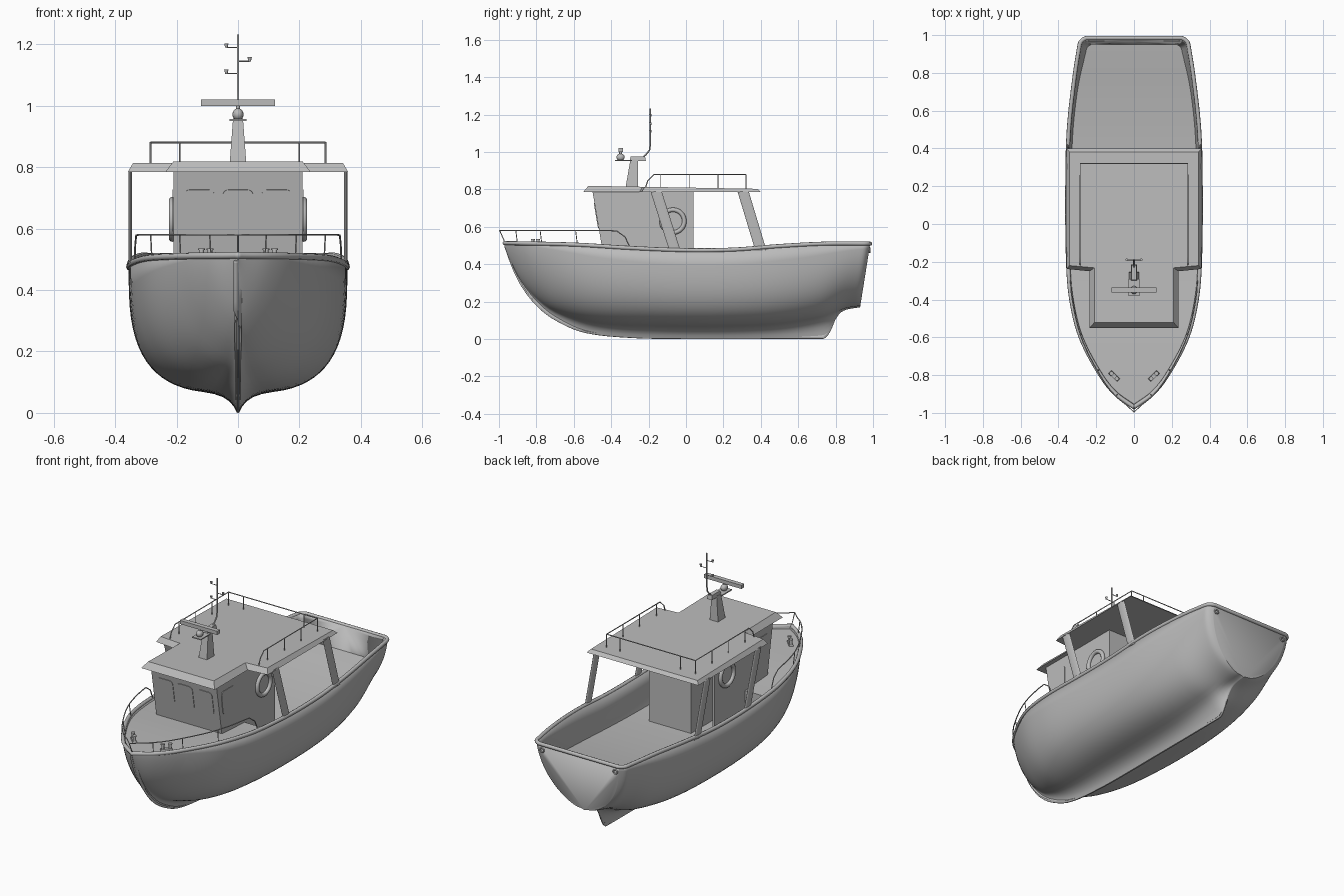
import bpy, bmesh, math
from mathutils import Vector, Matrix

if "Cube" in bpy.data.objects:
    bpy.data.objects.remove(bpy.data.objects["Cube"])

grey = bpy.data.materials.new("plain grey")
grey.use_nodes = True
grey.diffuse_color = (0.5, 0.5, 0.5, 1)
grey.node_tree.nodes["Principled BSDF"].inputs["Base Color"].default_value = grey.diffuse_color


# ---- helpers ----
def finish(name, bm, angle=30, mods=()):
    me = bpy.data.meshes.new(name)
    bm.to_mesh(me)
    bm.free()
    ob = bpy.data.objects.new(name, me)
    bpy.context.collection.objects.link(ob)
    me.materials.append(grey)
    bpy.ops.object.select_all(action='DESELECT')
    ob.select_set(True)
    bpy.context.view_layer.objects.active = ob
    bpy.ops.object.shade_smooth_by_angle(angle=math.radians(angle))
    for kind, props in mods:
        m = ob.modifiers.new(kind.title(), kind)
        for key, value in props.items():
            setattr(m, key, value)
    return ob


def loft(name, low, high):
    """Closed solid between two matching outlines."""
    bm = bmesh.new()
    rings = [[bm.verts.new(p) for p in outline] for outline in (low, high)]
    for r in rings:
        bm.faces.new(r)
    for i in range(len(low)):
        j = (i + 1) % len(low)
        bm.faces.new((rings[0][i], rings[0][j], rings[1][j], rings[1][i]))
    bmesh.ops.recalc_face_normals(bm, faces=bm.faces)
    return finish(name, bm)


def rect(x0, x1, y0, y1, z):
    return [(x0, y0, z), (x1, y0, z), (x1, y1, z), (x0, y1, z)]


def box(name, x0, x1, y0, y1, z0, z1, inset=0):
    return loft(name, rect(x0, x1, y0, y1, z0),
                rect(x0 + inset, x1 - inset, y0 + inset, y1 - inset, z1))


def side_prism(name, outline, x0, x1):
    return loft(name, [(x0, y, z) for y, z in outline], [(x1, y, z) for y, z in outline])


def cylinder(name, center, radius, depth, top=None):
    bm = bmesh.new()
    bmesh.ops.create_cone(bm, cap_ends=True, segments=16, radius1=radius,
                          radius2=radius if top is None else top, depth=depth,
                          matrix=Matrix.Translation(center))
    return finish(name, bm)


def dome(name, center, radii):
    bm = bmesh.new()
    bmesh.ops.create_uvsphere(bm, u_segments=16, v_segments=10, radius=1,
                              matrix=Matrix.Translation(center) @ Matrix.Diagonal((*radii, 1)))
    return finish(name, bm, 60)


def tube(name, points, radius, cyclic=False):
    cu = bpy.data.curves.new(name, 'CURVE')
    cu.dimensions = '3D'
    cu.bevel_depth = radius
    cu.bevel_resolution = 2
    cu.use_fill_caps = True
    sp = cu.splines.new('POLY')
    sp.points.add(len(points) - 1)
    for p, co in zip(sp.points, points):
        p.co = (*co, 1)
    sp.use_cyclic_u = cyclic
    ob = bpy.data.objects.new(name, cu)
    bpy.context.collection.objects.link(ob)
    cu.materials.append(grey)


def window(name, corners):
    """Thin framed pane with rounded corners, raised along the face normal."""
    bm = bmesh.new()
    face = bm.faces.new([bm.verts.new(c) for c in corners])
    bm.normal_update()
    normal = face.normal.copy()
    bmesh.ops.bevel(bm, geom=bm.verts[:], offset=0.02, segments=5, profile=0.5, affect='VERTICES')
    new = bmesh.ops.extrude_face_region(bm, geom=bm.faces[:])["geom"]
    bmesh.ops.translate(bm, vec=normal * 0.003,
                        verts=[v for v in new if isinstance(v, bmesh.types.BMVert)])
    bmesh.ops.recalc_face_normals(bm, faces=bm.faces)
    return finish(name, bm)


def torus(name, center, major, minor, axis):
    bpy.ops.mesh.primitive_torus_add(major_radius=major, minor_radius=minor, location=center,
                                     major_segments=32, minor_segments=10)
    ob = bpy.context.object
    ob.name = name
    ob.rotation_euler = Vector(axis).to_track_quat('Z', 'Y').to_euler()
    ob.data.materials.append(grey)
    bpy.ops.object.shade_smooth()


def spline(*pts):
    """Smooth function through (y, value) points."""
    def slope(i):
        a, b = pts[max(i - 1, 0)], pts[min(i + 1, len(pts) - 1)]
        return (b[1] - a[1]) / (b[0] - a[0])

    def f(y):
        i = max([k for k in range(len(pts) - 1) if pts[k][0] <= y], default=0)
        (a, p), (b, q) = pts[i], pts[i + 1]
        h, t = b - a, min(max((y - a) / (b - a), 0), 1)
        return (p * (1 + 2 * t) * (1 - t) ** 2 + q * t * t * (3 - 2 * t)
                + h * (slope(i) * t * (1 - t) ** 2 + slope(i + 1) * t * t * (t - 1)))
    return f


# ---- hull lines ----
BOW, STERN, FLOOR = -0.97, 0.985, 0.29
beam_line = spline((BOW, .003), (-.9, .1), (-.8, .18), (-.6, .285), (-.4, .335),
                   (-.2, .352), (.2, .356), (.5, .348), (.8, .315), (STERN, .285))
sheer = spline((BOW, .513), (-.6, .505), (-.3, .487), (0, .475), (.25, .478),
               (.5, .497), (.75, .51), (STERN, .51))
keel = spline((BOW, .49), (-.93, .38), (-.88, .28), (-.8, .177), (-.7, .1), (-.55, .035),
              (-.3, .006), (0, 0), (.7, 0), (.75, .004), (.79, .04), (.83, .11), (.88, .15), (STERN, .17))
belly = spline((BOW, .495), (-.93, .395), (-.88, .305), (-.8, .215), (-.7, .145), (-.5, .085),
               (-.2, .066), (.4, .07), (.7, .105), (.88, .157), (STERN, .173))
fullness = spline((BOW, 1.3), (-.8, 1.75), (-.5, 2.5), (0, 3), (.6, 2.8), (STERN, 1.9))
floor_z = spline((-.3, FLOOR), (.1, FLOOR), (.5, .315), (STERN, .38))


def beam(y):
    return beam_line(y) - 0.03 * max(0, (y - 0.945) / 0.04) ** 3


def raked(y, z):
    t = min(max((y - 0.7) / (STERN - 0.7), 0), 1)
    return y - 0.055 * t * t * (3 - 2 * t) * (sheer(y) - z) / 0.345


def width_at(y, z):
    n = fullness(y)
    c = (sheer(y) - z) / (sheer(y) - belly(y))
    return beam(y) * max(0, 1 - c ** n) ** (1 / n)


def section(y):
    w, zs, zk, zb = beam(y), sheer(y), max(keel(y), 0), belly(y)
    side = []
    for j in range(2, 19):
        a, e = j / 18 * math.pi / 2, 2 / fullness(y)
        side.append((w * math.sin(a) ** e, zs - (zs - zb) * max(math.cos(a), 0) ** e))
    # hollow run from the keel out to the round of the belly
    x1, z1 = side[0]
    hollow = [(x1 * u, zk + (z1 - zk) * v)
              for u, v in ((0, 0), (.04, .02), (.12, .3), (.25, .55), (.45, .77), (.7, .91))]
    return [(x, raked(y, z), z) for x, z in hollow + side]


stations = [BOW + (STERN - BOW) * (0.5 - 0.5 * math.cos(math.pi * i / 70)) for i in range(71)]
bm = bmesh.new()
rows = [[bm.verts.new(p) for p in section(y)] for y in stations]
for r, s in zip(rows, rows[1:]):
    for j in range(len(r) - 1):
        bm.faces.new((r[j], s[j], s[j + 1], r[j + 1]))
top = bm.verts.new((0, STERN, sheer(STERN)))
bm.faces.new([top] + rows[-1][::-1])
finish("hull", bm, 40, [('MIRROR', {"use_clip": True}), ('SOLIDIFY', {"thickness": 0.014})])

edge = [(beam(y) - .003, y, sheer(y)) for y in stations[1:]]
tube("gunwale", [(0, BOW, sheer(BOW))] + edge + [(-x, y, z) for x, y, z in edge[::-1]], 0.011, True)


# ---- decks ----
def strip(name, rows):
    bm = bmesh.new()
    pairs = [[bm.verts.new((s * w, y, z)) for s in (-1, 1)] for y, w, z in rows]
    for a, b in zip(pairs, pairs[1:]):
        bm.faces.new((a[0], a[1], b[1], b[0]))
    return finish(name, bm)


fore = [BOW + .01 + i * .04 for i in range(19)]
strip("foredeck", [(y, max(beam(y) - .008, .001), sheer(y) - .012) for y in fore]
      + [(fore[-1], width_at(fore[-1], FLOOR) - .006, FLOOR)])
aft = [fore[-1] + (STERN - .01 - fore[-1]) * i / 24 for i in range(25)]
strip("cockpit_floor", [(raked(y, floor_z(y)), width_at(y, floor_z(y)) - .006, floor_z(y)) for y in aft])

# ---- wheelhouse with a doorway recess at the back ----
cabin_front = [(-.415, FLOOR), (-.5, .79)]
side_prism("wheelhouse", cabin_front + [(.04, .79), (.04, FLOOR)], -.06, .21)
side_prism("wheelhouse_door_side", cabin_front + [(-.18, .79), (-.18, FLOOR)], -.21, -.06)
box("doorway_side_wall", -.21, -.198, -.18, .04, FLOOR, .79)


def front_y(z):
    return -.415 - .085 * (z - FLOOR) / .5 - .001


for x in (-.126, 0, .126):
    window("front_window", [(x + s * .05, front_y(z), z)
                            for s, z in ((-1, .59), (1, .59), (1, .727), (-1, .727))])
for s in (-1, 1):
    pane = [(s * .211, y, z) for y, z in ((-.44, .59), (-.335, .59), (-.335, .727), (-.457, .727))]
    window("side_window", pane[::s])
    torus("life_ring", (s * .214, -.07, .63), .061, .012, (1, 0, 0))
    # slanted roof supports with an oval section
    for y, lean in ((-.06, .1), (.4, .095)):
        oval = [(s * .351 + .006 * math.cos(k * math.pi / 8), y + .03 * math.sin(k * math.pi / 8))
                for k in range(16)]
        loft("roof_support", [(px, py, .475) for px, py in oval], [(px, py - lean, .79) for px, py in oval])
    # mooring bollards and stern rings
    for k in (-1, 1):
        cx, cy = s * (.105 + k * .014), -.805 + k * .014
        cylinder("bollard_post", (cx, cy, .517), .008, .03)
        cylinder("bollard_cap", (cx, cy, .533), .011, .006)
    base = box("bollard_base", -.032, .032, -.012, .012, 0, .012, .002)
    base.location = (s * .105, -.805, .496)
    base.rotation_euler.z = s * math.pi / 4
    torus("stern_ring", (s * .235, .983, .475), .012, .004, (0, 1, 0))


# ---- roof: one slab, narrower over the front, gently falling aft ----
def roof_outline(half, height):
    half = [(x, y, height(y)) for x, y in half]
    return half + [(-x, y, z) for x, y, z in half[::-1]]


loft("roof", roof_outline([(.236, -.55), (.236, -.25), (.358, -.238), (.358, .4)], lambda y: .785),
     roof_outline([(.21, -.522), (.21, -.232), (.342, -.22), (.342, .382)],
                  lambda y: .803 + .016 * (.382 - y) / .904))

# ---- roof rail ----
half = [(.285, -.22, .80), (.285, -.205, .845), (.285, -.17, .88), (.285, .32, .88)]
tube("roof_rail", half + [(-x, y, z) for x, y, z in half[::-1]], .003)
for x, y in [(s * .285, y) for s in (-1, 1) for y in (-.135, .02, .17, .32)] + [(-.19, .32), (.2, .32)]:
    tube("roof_rail_post", [(x, y, .8), (x, y, .88)], .0025)

# ---- bow rail ----
half = [(beam(-.3) - .01, -.3, .49), (beam(-.325) - .01, -.325, .545), (beam(-.37) - .008, -.37, .578)]
half += [(beam(y) - .008, y - .02 * i / 14, .58) for i, y in enumerate([-.42 - k * .04 for k in range(14)])]
tube("bow_rail", half + [(0, -.996, .58)] + [(-x, y, z) for x, y, z in half[::-1]], .003)
for s in (-1, 1):
    for y in (-.58, -.77, -.9):
        tube("bow_rail_post", [(s * (beam(y) - .012), y, .5), (s * (beam(y) - .008), y - .01, .58)], .0025)
tube("stem_rail_post", [(0, -.965, .51), (0, -.996, .58)], .0025)

# ---- mast, radar and aerial ----
loft("mast", rect(-.028, .028, -.325, -.255, .80), rect(-.016, .016, -.297, -.258, .96))
box("mast_head", -.016, .016, -.3, -.215, .953, .977, .004)
box("radar_shelf", -.028, .028, -.38, -.29, .951, .957)
dome("radar_pedestal", (0, -.35, .972), (.018, .022, .02))
cylinder("radar_spindle", (0, -.35, .993), .007, .02)
box("radar_bar", -.12, .12, -.362, -.336, 1.0, 1.021)
tube("aerial", [(0, -.24, .965), (0, -.215, .985), (0, -.195, 1.01), (0, -.19, 1.05), (0, -.19, 1.232)], .004)
for x, z in ((-.038, 1.19), (.038, 1.145), (-.038, 1.105)):
    tube("aerial_arm", [(0, -.19, z), (x, -.19, z)], .002)
    cylinder("aerial_cup", (x, -.19, z + .006), .004, .014, .007)
